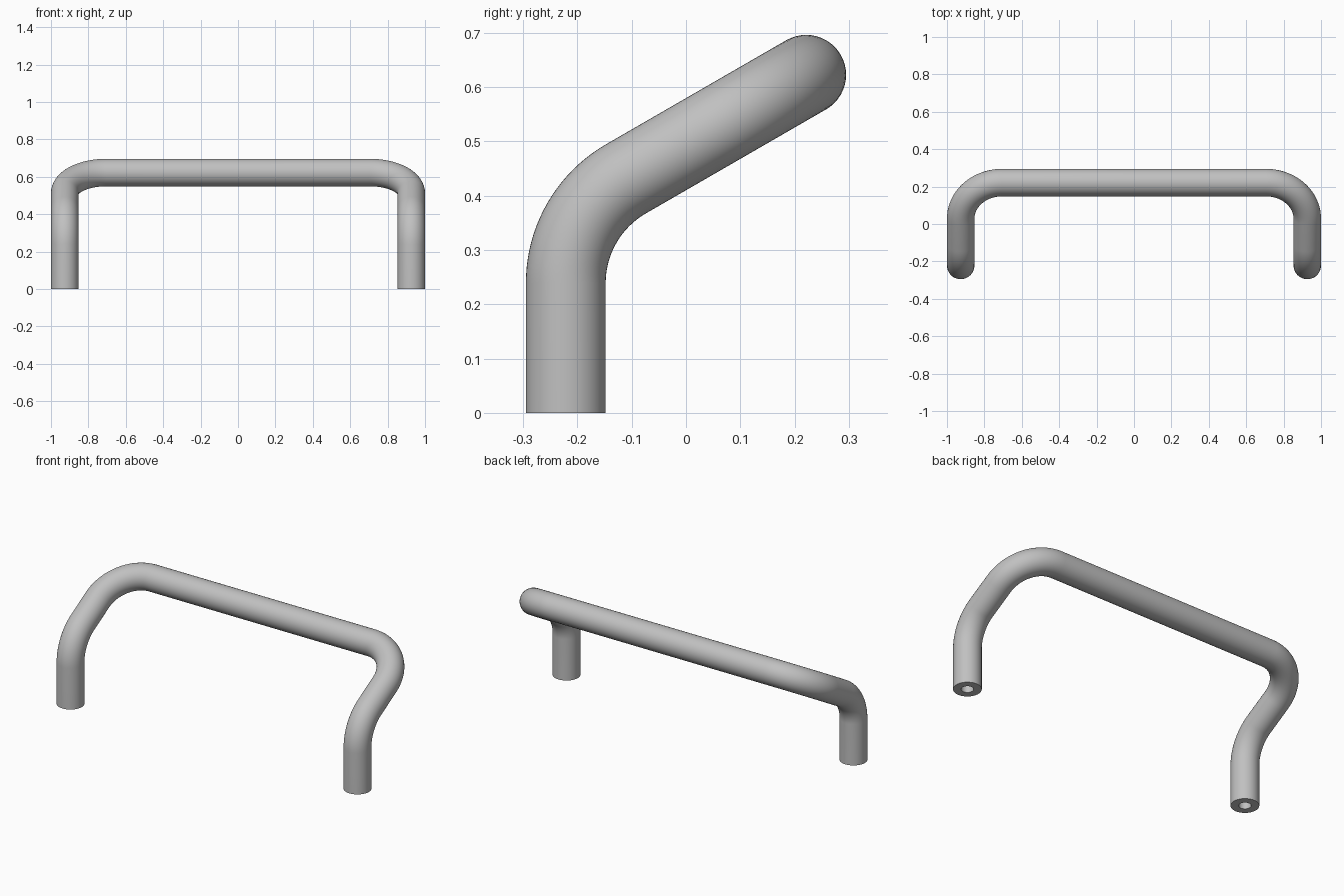
import bpy, bmesh
from math import sin, cos, pi, radians
from mathutils import Vector

cube = bpy.data.objects.get("Cube")
if cube:
    bpy.data.objects.remove(cube)

TUBE_R = 0.0735      # bar radius
BEND_R = 0.222       # centreline bend radius
HOLE_R = 0.032       # mounting hole radius
HOLE_DEPTH = 0.15
SIDES = 48
STEPS = 20
LEG_X, LEG_Y, BEND_Z = 0.9265, -0.2215, 0.239


def bend(start, along, toward, angle):
    """Points of a circular bend that leaves along one direction and turns to another."""
    return [start + along * BEND_R * sin(angle * i / STEPS)
            + toward * BEND_R * (1 - cos(angle * i / STEPS))
            for i in range(STEPS + 1)]


# Centreline of the left half: leg, lean-back bend, sloping arm, corner bend
up, back, inward = Vector((0, 0, 1)), Vector((0, 1, 0)), Vector((-1, 0, 0))
slope = Vector((0, cos(radians(30)), sin(radians(30))))
half = [Vector((LEG_X, LEG_Y, 0))]
half += bend(Vector((LEG_X, LEG_Y, BEND_Z)), up, back, radians(60))
arm = (-LEG_Y - half[-1].y) / slope.y - BEND_R
half += bend(half[-1] + slope * arm, slope, inward, pi / 2)
path = half + [Vector((-p.x, p.y, p.z)) for p in reversed(half)]

bm = bmesh.new()


def ring(centre, a, b, radius):
    return [bm.verts.new(centre + (a * cos(2 * pi * i / SIDES)
                                   + b * sin(2 * pi * i / SIDES)) * radius)
            for i in range(SIDES)]


def bridge(r1, r2):
    for i in range(SIDES):
        j = (i + 1) % SIDES
        bm.faces.new((r1[i], r1[j], r2[j], r2[i]))


# Bent bar: sweep a ring along the centreline, carrying its frame round the bends
tangent, a = up.copy(), Vector((1, 0, 0))
rings = []
for i, p in enumerate(path):
    before = (p - path[i - 1]).normalized() if i else up
    after = (path[i + 1] - p).normalized() if i < len(path) - 1 else -up
    new = (before + after).normalized()
    a = tangent.rotation_difference(new) @ a
    tangent = new
    rings.append(ring(p, a, tangent.cross(a), TUBE_R))
    if i == 0:
        start_frame = (a.copy(), tangent.cross(a))
end_frame = (a, tangent.cross(a))
for r1, r2 in zip(rings, rings[1:]):
    bridge(r1, r2)

# Feet: flat rim with a blind mounting hole
for outer, foot, frame in ((rings[0], path[0], start_frame),
                           (rings[-1], path[-1], end_frame)):
    rim = ring(foot, *frame, HOLE_R)
    bottom = ring(foot + up * HOLE_DEPTH, *frame, HOLE_R)
    bridge(outer, rim)
    bridge(rim, bottom)
    bm.faces.new(bottom)

bmesh.ops.recalc_face_normals(bm, faces=bm.faces)
mesh = bpy.data.meshes.new("bent_handle")
bm.to_mesh(mesh)
bm.free()
handle = bpy.data.objects.new("bent_handle", mesh)
bpy.context.collection.objects.link(handle)

# Plain grey metal
colour = (0.53, 0.53, 0.53, 1)
grey = bpy.data.materials.new("grey_metal")
grey.use_nodes = True
grey.diffuse_color = colour
grey.node_tree.nodes["Principled BSDF"].inputs["Base Color"].default_value = colour
mesh.materials.append(grey)

bpy.ops.object.select_all(action='DESELECT')
handle.select_set(True)
bpy.context.view_layer.objects.active = handle
bpy.ops.object.shade_smooth_by_angle(angle=radians(40))
